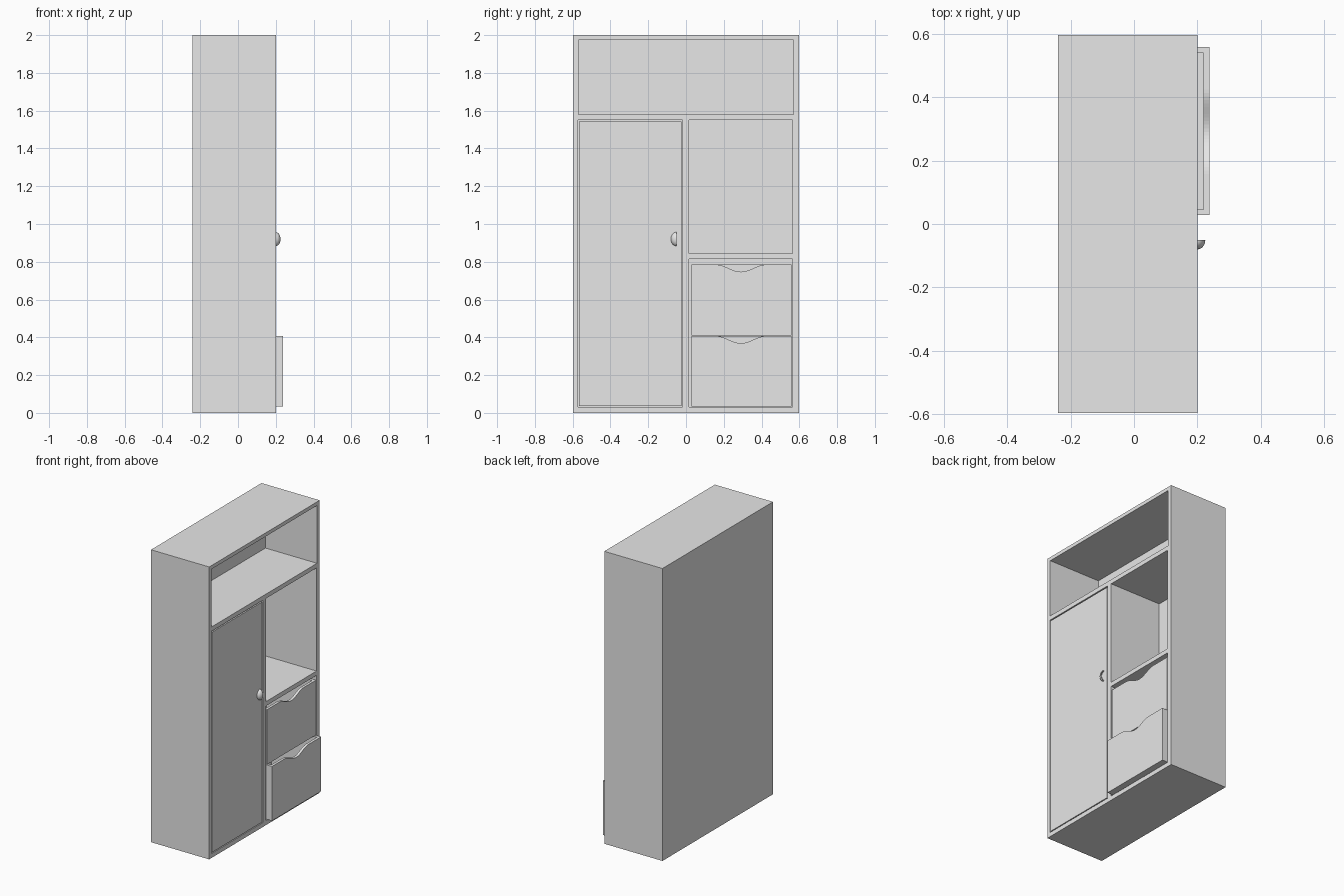
import bpy, bmesh, math
from mathutils import Matrix

if "Cube" in bpy.data.objects:
    bpy.data.objects.remove(bpy.data.objects["Cube"])

gray = bpy.data.materials.new("light_gray")
gray.diffuse_color = (0.8, 0.8, 0.8, 1)
gray.use_nodes = True
gray.node_tree.nodes["Principled BSDF"].inputs["Base Color"].default_value = gray.diffuse_color


def finish(bm, name):
    bmesh.ops.recalc_face_normals(bm, faces=bm.faces)
    mesh = bpy.data.meshes.new(name)
    bm.to_mesh(mesh)
    bm.free()
    mesh.materials.append(gray)
    obj = bpy.data.objects.new(name, mesh)
    bpy.context.collection.objects.link(obj)
    return obj


def add_box(bm, x0, x1, y0, y1, z0, z1):
    m = Matrix.Translation(((x0 + x1) / 2, (y0 + y1) / 2, (z0 + z1) / 2))
    m = m @ Matrix.Diagonal((x1 - x0, y1 - y0, z1 - z0, 1))
    bmesh.ops.create_cube(bm, size=1, matrix=m)


def boxes(name, *dims):
    bm = bmesh.new()
    for d in dims:
        add_box(bm, *d)
    return finish(bm, name)


def cut(obj, cutter):
    mod = obj.modifiers.new("cut", 'BOOLEAN')
    mod.operation = 'DIFFERENCE'
    mod.solver = 'EXACT'
    mod.object = cutter
    cutter.hide_render = True
    bpy.context.view_layer.objects.active = obj
    bpy.ops.object.modifier_apply(modifier=mod.name)
    bpy.data.objects.remove(cutter)


# Carcass with four compartments open towards +x
BACK, FRONT = -0.19, 0.20
carcass = boxes("carcass", (-0.24, FRONT, -0.597, 0.597, 0, 2))
openings = [(-0.57, 0.568, 1.58, 1.975),     # top shelf
            (-0.573, -0.018, 0.03, 1.55),    # door compartment
            (0.017, 0.563, 0.845, 1.55),     # open shelf
            (0.017, 0.563, 0.03, 0.815)]     # drawers
cut(carcass, boxes("opening_cutter", *[(BACK, 0.3) + o for o in openings]))

# Door, flush in its opening
boxes("door", (0.18, FRONT, -0.566, -0.024, 0.036, 1.542))


# Drawer: open tray whose front has a wavy finger dip
def drawer(name, z0, z1, front):
    y0, y1, t = 0.028, 0.558, 0.018
    back = front - 0.38
    body = boxes(name, (back, front - t, y0, y1, z0, z1))
    cut(body, boxes("tray_cutter", (back + t, front, y0 + t, y1 - t, z0 + t, z1 + 0.1)))
    bm = bmesh.new()
    outline = [(y0, z1), (y0, z0), (y1, z0), (y1, z1)]
    for i in range(24, -1, -1):
        s = i / 12 - 1
        outline.append((0.291 + 0.133 * s, z1 - 0.019 * (1 + math.cos(math.pi * s))))
    face = bm.faces.new([bm.verts.new((front - t, y, z)) for y, z in outline])
    ext = bmesh.ops.extrude_face_region(bm, geom=[face])
    moved = [v for v in ext["geom"] if isinstance(v, bmesh.types.BMVert)]
    bmesh.ops.translate(bm, verts=moved, vec=(t, 0, 0))
    finish(bm, name + "_front")


drawer("upper_drawer", 0.41, 0.785, FRONT)
drawer("lower_drawer", 0.035, 0.407, FRONT + 0.038)

# Door handle: quarter-ellipsoid cup, open towards the door edge
bm = bmesh.new()
U, V = 16, 8
grids = []
for rx, ry, rz in ((0.025, 0.03, 0.037), (0.021, 0.026, 0.033)):
    grid = []
    for i in range(U + 1):
        a = math.pi * i / U
        grid.append([bm.verts.new((FRONT + rx * math.sin(a) * math.cos(b),
                                   -0.05 - ry * math.sin(a) * math.sin(b),
                                   0.92 + rz * math.cos(a)))
                     for b in (math.pi / 2 * j / V for j in range(V + 1))])
    grids.append(grid)
    for i in range(U):
        for j in range(V):
            bm.faces.new((grid[i][j], grid[i + 1][j], grid[i + 1][j + 1], grid[i][j + 1]))
for j in (0, V):
    for i in range(U):
        o, n = grids
        bm.faces.new((o[i][j], o[i + 1][j], n[i + 1][j], n[i][j]))
bmesh.ops.remove_doubles(bm, verts=bm.verts, dist=1e-5)
handle = finish(bm, "door_handle")
bpy.ops.object.select_all(action='DESELECT')
handle.select_set(True)
bpy.context.view_layer.objects.active = handle
bpy.ops.object.shade_smooth_by_angle(angle=math.radians(40))
